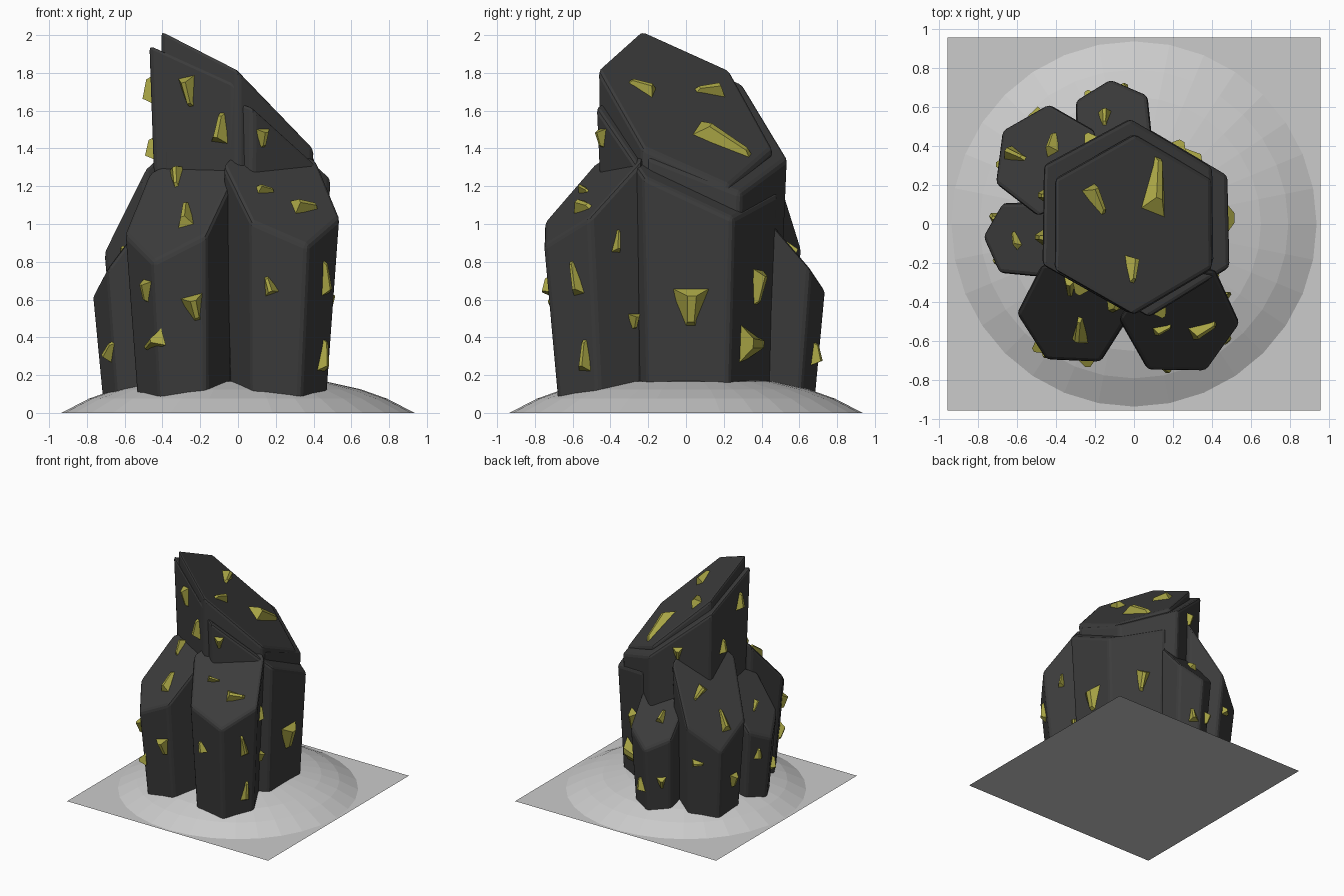
import bpy, bmesh, math
from mathutils import Vector
from mathutils.bvhtree import BVHTree
from mathutils.geometry import intersect_line_plane

if "Cube" in bpy.data.objects:
    bpy.data.objects.remove(bpy.data.objects["Cube"])


def material(name, rgb):
    m = bpy.data.materials.new(name)
    m.diffuse_color = (*rgb, 1)
    m.use_nodes = True
    m.node_tree.nodes["Principled BSDF"].inputs["Base Color"].default_value = m.diffuse_color
    return m


ROCK = material("dark_rock", (0.045, 0.045, 0.045))
ORE = material("yellow_ore", (0.40, 0.38, 0.06))


def make_object(name, bm, mat=None):
    bmesh.ops.recalc_face_normals(bm, faces=bm.faces[:])
    me = bpy.data.meshes.new(name)
    bm.to_mesh(me)
    bm.free()
    ob = bpy.data.objects.new(name, me)
    bpy.context.collection.objects.link(ob)
    if mat:
        me.materials.append(mat)
    return ob


def loft(bm, lower, upper):
    """Closed solid between two rings of points."""
    lo = [bm.verts.new(p) for p in lower]
    hi = [bm.verts.new(p) for p in upper]
    bm.faces.new(lo)
    bm.faces.new(hi)
    for i in range(len(lo)):
        j = (i + 1) % len(lo)
        bm.faces.new((lo[i], lo[j], hi[j], hi[i]))


# Ground sheet and low mound
bm = bmesh.new()
bmesh.ops.create_grid(bm, x_segments=1, y_segments=1, size=0.955)
make_object("ground_sheet", bm)

bm = bmesh.new()
N = 32
rings = [[bm.verts.new((r * math.cos(math.tau * i / N), r * math.sin(math.tau * i / N), z))
          for i in range(N)]
         for r, z in ((0.25, 0.188), (0.47, 0.165), (0.65, 0.125), (0.79, 0.075), (0.935, 0))]
for inner, outer in zip(rings, rings[1:]):
    for i in range(N):
        j = (i + 1) % N
        bm.faces.new((inner[i], outer[i], outer[j], inner[j]))
bm.faces.new(rings[0])
make_object("ground_mound", bm)

# Hexagonal columns: centre and radius at z=1, taper to the foot, turn, top z = a + b*x + c*y
columns = {
    "main_column": (0, 0, 0.455, 0.97, 90, 1.61, -0.77, -0.45),
    "rear_column": (-0.02, 0.045, 0.48, 0.92, 90, 1.55, -0.68, -0.4),
    "right_column": (0.075, 0.015, 0.465, 0.9, 90, 1.44, -0.61, -0.48),
    "front_left_column": (-0.315, -0.46, 0.29, 0.84, 0, 1.74, 0.55, 1),
    "front_right_column": (0.235, -0.49, 0.305, 0.83, -3, 1.73, -0.42, 0.92),
    "left_column": (-0.59, -0.075, 0.22, 0.8, -2, 1.6, 1.3, -0.26),
    "back_left_column": (-0.46, 0.335, 0.29, 0.83, 86, 1.99, 1.34, -0.87),
    "back_column": (-0.11, 0.55, 0.225, 0.8, 94, 1.51, 0.15, -1.15),
}
verts, polys = [], []
for name, (x, y, r, taper, turn, a, b, c) in columns.items():
    base, top = [], []
    for i in range(6):
        t = math.radians(turn + 60 * i)
        spoke = Vector((math.cos(t), math.sin(t), 0)) * r
        p = Vector((x, y, 0)) * 0.91 + spoke * taper        # foot corner
        s = Vector((x, y, 1)) + spoke - p                   # slope of the corner edge
        z = (a + b * p.x + c * p.y) / (1 - b * s.x - c * s.y)
        base.append(p + s * 0.01)
        top.append(p + s * z)
    bm = bmesh.new()
    loft(bm, base, top)
    ob = make_object(name, bm, ROCK)
    off = len(verts)
    verts += [v.co.copy() for v in ob.data.vertices]
    polys += [[off + k for k in p.vertices] for p in ob.data.polygons]
    bev = ob.modifiers.new("worn_edges", "BEVEL")
    bev.width = 0.022
    bev.segments = 2
tree = BVHTree.FromPolygons(verts, polys)

# Ore shards are projected on to the columns along a view direction
VIEWS = {
    "front": (lambda u, v: Vector((u, -5, v)), Vector((0, 1, 0))),
    "back": (lambda u, v: Vector((u, 5, v)), Vector((0, -1, 0))),
    "right": (lambda u, v: Vector((5, u, v)), Vector((-1, 0, 0))),
    "left": (lambda u, v: Vector((-5, u, v)), Vector((1, 0, 0))),
    "top": (lambda u, v: Vector((u, v, 5)), Vector((0, 0, -1))),
}


def shard(view, u, v, length, heading=-90, width=None):
    origin, d = VIEWS[view]
    hit, n, _, _ = tree.ray_cast(origin(u, v), d)
    if hit is None:
        return
    if n.dot(d) > 0:
        n = -n
    width = width or 0.06 + 0.38 * length
    du, dv = (f(math.radians(heading)) * length / 2 for f in (math.cos, math.sin))
    tip, wide = [intersect_line_plane(o, o + d, hit, n)
                 for o in (origin(u + du, v + dv), origin(u - du, v - dv))]
    axis = tip - wide
    side = n.cross(axis).normalized() * width / 2
    h = min(0.055, 0.02 + width * 0.22)
    blunt = 0.25
    low = [wide + side, wide - side, tip - side * blunt, tip + side * blunt]
    neck, end = wide + axis * 0.22, tip - axis * 0.15
    crest = [neck + side * 0.25, neck - side * 0.15,
             end - side * blunt * 0.6, end + side * blunt * 0.6]
    bm = bmesh.new()
    loft(bm, [p - n * 0.02 for p in low],
         [p + n * h * k for p, k in zip(crest, (1, 1, 0.5, 0.5))])
    make_object("ore_shard", bm, ORE)


# Per view: position, length, heading of the tip (down by default), width (by length by default)
front = [(-0.26, 1.7, 0.18, -80), (-0.09, 1.51, 0.18, 85), (0.13, 1.455, 0.11),
         (-0.325, 1.245, 0.11), (-0.275, 1.05, 0.14, 90), (-0.23, 0.555, 0.15, -75, 0.15),
         (-0.48, 0.645, 0.13), (-0.45, 0.37, 0.1, 220), (0.165, 0.675, 0.11, 110),
         (-0.675, 0.33, 0.1, 75)]
right = [(-0.585, 0.715, 0.21, 103, 0.09), (-0.535, 0.305, 0.19, 90, 0.1),
         (-0.365, 0.91, 0.14, 85, 0.07), (-0.275, 0.485, 0.09), (0.025, 0.56, 0.22, -90, 0.24),
         (0.375, 0.665, 0.21, -95), (0.345, 0.365, 0.13, 0, 0.25), (0.68, 0.315, 0.13, 90)]
top = [(0.145, -0.535, 0.11, 20, 0.07), (0.355, -0.535, 0.16, 25), (0.11, 0.2, 0.32, 85),
       (-0.195, 0.12, 0.18, -60), (-0.01, -0.235, 0.15), (-0.6, 0.35, 0.11, -20),
       (-0.41, 0.41, 0.12, 85), (-0.15, 0.54, 0.08), (-0.6, -0.08, 0.1, 110, 0.06)]
left = [(-0.07, 1.71, 0.16, 90), (0.145, 1.4, 0.13, 90), (0.305, 0.365, 0.13),
        (0.025, 0.5, 0.1, 90)]
back = [(-0.22, 1.38, 0.12), (-0.5, 0.56, 0.09, 180), (-0.22, 0.355, 0.11)]
for view, group in zip(("front", "right", "top", "left", "back"), (front, right, top, left, back)):
    for s in group:
        shard(view, *s)
